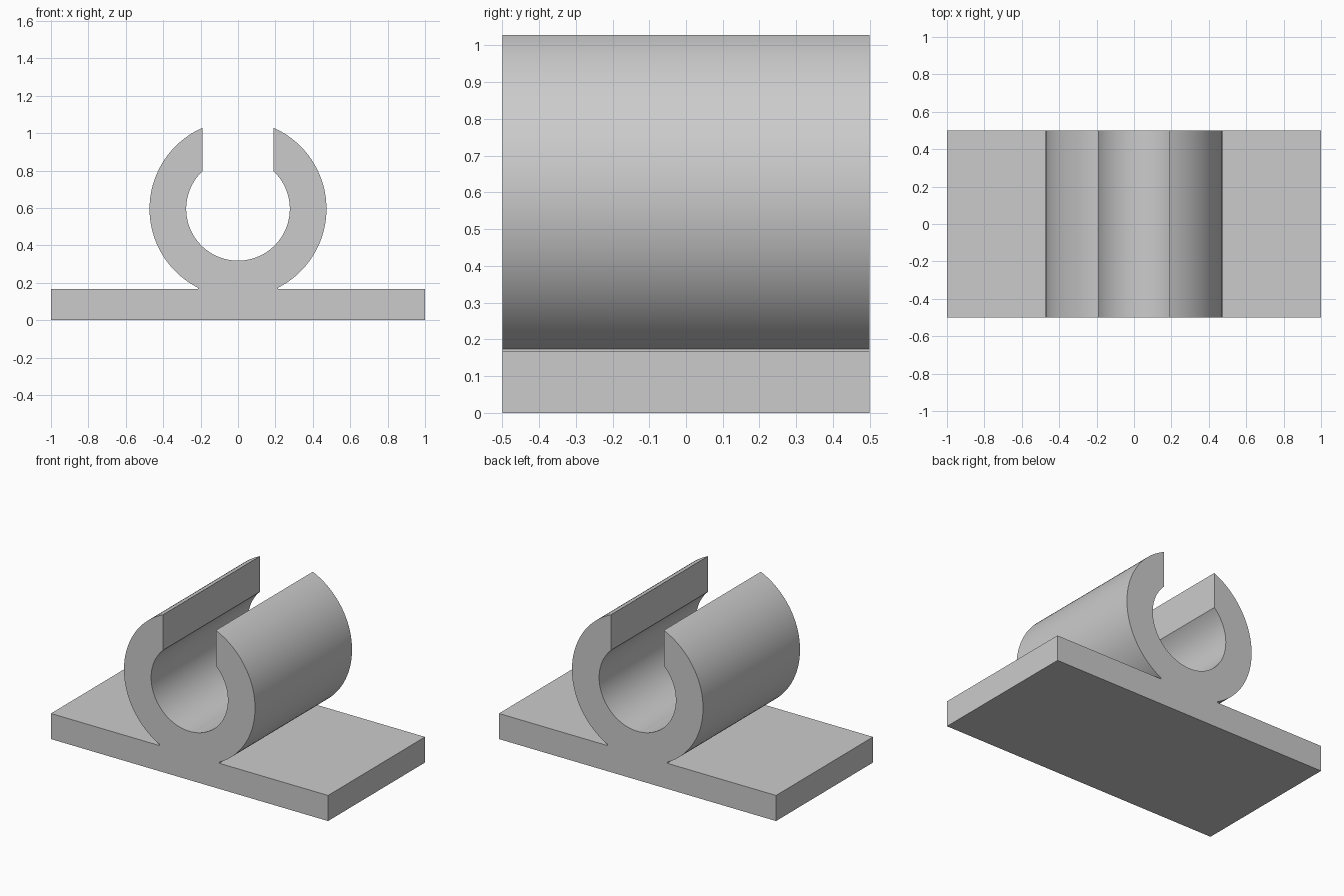
import bpy, bmesh
from math import asin, pi, sin, cos

if "Cube" in bpy.data.objects:
    bpy.data.objects.remove(bpy.data.objects["Cube"])

CZ, R_OUT, R_IN = 0.595, 0.473, 0.277      # clip ring centre height and radii
SLOT, NECK = 0.19, 0.215                   # half widths of the opening and the neck
PLATE_X, PLATE_Z, DEPTH = 1.0, 0.167, 1.0


def arc(radius, start, end, steps):
    """Points on the ring, angles measured from +x in the x-z plane."""
    return [(radius * cos(start + (end - start) * i / steps),
             CZ + radius * sin(start + (end - start) * i / steps))
            for i in range(steps + 1)]


# Right half of the outline: plate, neck, outer arc up to the slot, inner arc back down
top_out = pi / 2 - asin(SLOT / R_OUT)
top_in = pi / 2 - asin(SLOT / R_IN)
low_out = -pi / 2 + asin(NECK / R_OUT)
half = [(PLATE_X, 0), (PLATE_X, PLATE_Z), (NECK, PLATE_Z)]
half += arc(R_OUT, low_out, top_out, 48)
half += arc(R_IN, top_in, -pi / 2, 48)

# Mirror to the left, sharing the bottom point of the bore
outline = half + [(-x, z) for x, z in reversed(half[:-1])]

# Extrude the outline through the depth
bm = bmesh.new()
face = bm.faces.new([bm.verts.new((x, -DEPTH / 2, z)) for x, z in outline])
ext = bmesh.ops.extrude_face_region(bm, geom=[face], use_keep_orig=True)
moved = [g for g in ext["geom"] if isinstance(g, bmesh.types.BMVert)]
bmesh.ops.translate(bm, verts=moved, vec=(0, DEPTH, 0))
bmesh.ops.recalc_face_normals(bm, faces=bm.faces)
mesh = bpy.data.meshes.new("pipe_clip_on_plate")
bm.to_mesh(mesh)
bm.free()

clip = bpy.data.objects.new("pipe_clip_on_plate", mesh)
bpy.context.collection.objects.link(clip)
bpy.context.view_layer.objects.active = clip
clip.select_set(True)
bpy.ops.object.shade_smooth_by_angle(angle=pi / 6)
